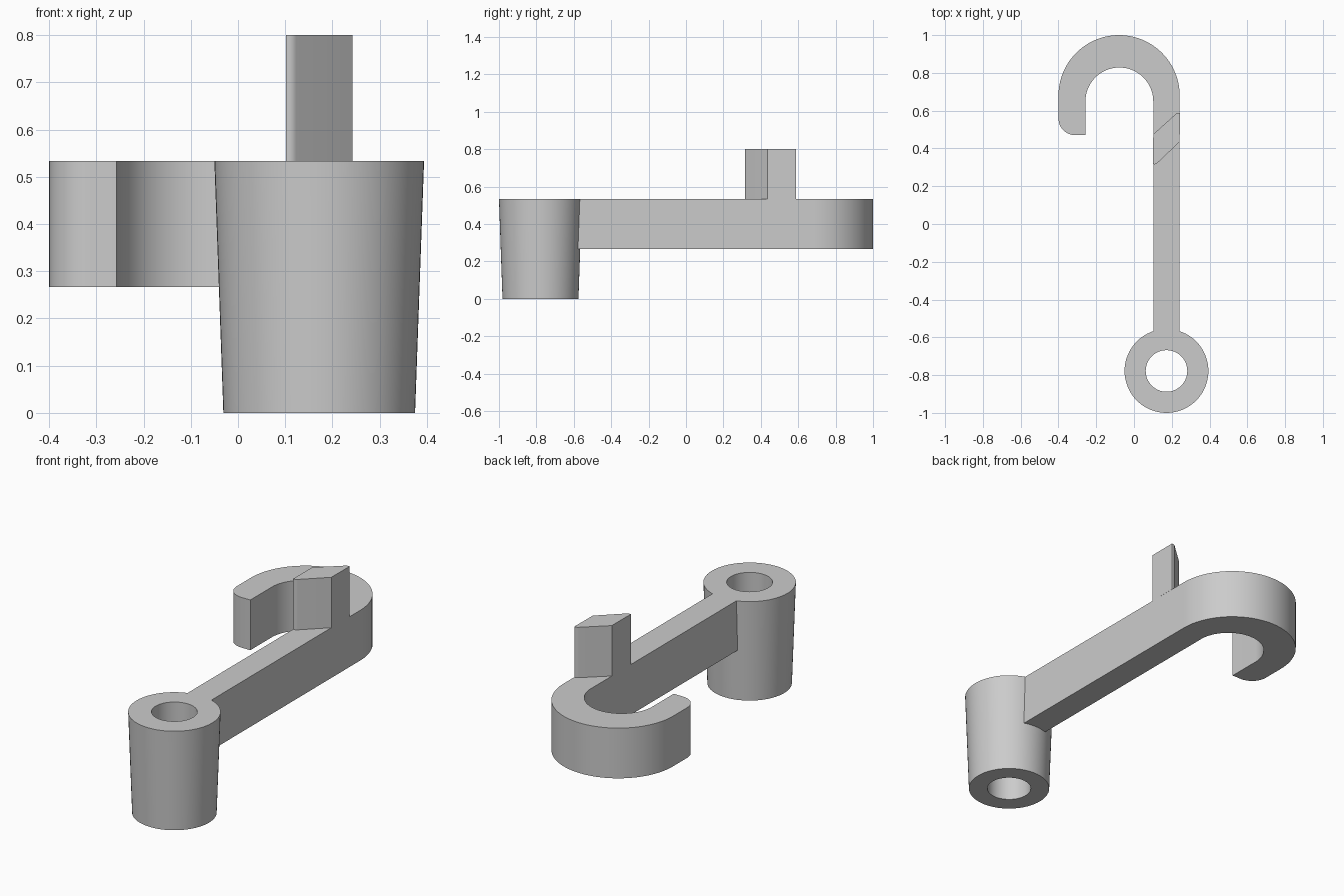
import bpy, bmesh
from math import sin, cos, radians
from mathutils import Vector

if "Cube" in bpy.data.objects:
    bpy.data.objects.remove(bpy.data.objects["Cube"], do_unlink=True)

grey = bpy.data.materials.new("plain grey")
grey.use_nodes = True
grey.diffuse_color = (0.6, 0.6, 0.6, 1)
grey.node_tree.nodes["Principled BSDF"].inputs["Base Color"].default_value = (0.6, 0.6, 0.6, 1)

LOW, TOP, PEG_TOP = 0.267, 0.533, 0.8
X_IN, X_OUT = 0.102, 0.242


def arc(cx, cy, r, start, end, n):
    angles = [radians(start + (end - start) * i / n) for i in range(n + 1)]
    return [(cx + r * cos(a), cy + r * sin(a)) for a in angles]


def finish(name, bm):
    bmesh.ops.recalc_face_normals(bm, faces=bm.faces)
    mesh = bpy.data.meshes.new(name)
    bm.to_mesh(mesh)
    bm.free()
    mesh.materials.append(grey)
    ob = bpy.data.objects.new(name, mesh)
    bpy.context.collection.objects.link(ob)
    return ob


def extrude(name, outline, z0, z1):
    bm = bmesh.new()
    face = bm.faces.new([bm.verts.new((x, y, z0)) for x, y in outline])
    new = bmesh.ops.extrude_face_region(bm, geom=[face])["geom"]
    verts = [v for v in new if isinstance(v, bmesh.types.BMVert)]
    bmesh.ops.translate(bm, verts=verts, vec=Vector((0, 0, z1 - z0)))
    return finish(name, bm)


def tapered_tube(name, cx, cy, profile, n=64):
    # Closed ring of (radius, height) points swept round the axis
    bm = bmesh.new()
    rings = [[bm.verts.new((x, y, z)) for x, y in arc(cx, cy, r, 0, 360, n)[:n]]
             for r, z in profile]
    for a, b in zip(rings, rings[1:] + rings[:1]):
        for i in range(n):
            j = (i + 1) % n
            bm.faces.new((a[i], a[j], b[j], b[i]))
    return finish(name, bm)


# Straight arm that curls into a hook with one rounded tip corner
outline = [(X_IN, -0.62), (X_OUT, -0.62)]
outline += arc(-0.079, 0.679, 0.321, 0, 180, 48)
outline += arc(-0.31, 0.56, 0.09, 180, 270, 12)
outline += [(-0.257, 0.47)]
outline += arc(-0.0775, 0.649, 0.1795, 180, 0, 40)
arm = extrude("hooked_arm", outline, LOW, TOP)

# Tapered hub with a through hole, fused to the arm
hub = tapered_tube("hub", 0.172, -0.778,
                   [(0.203, 0), (0.222, TOP), (0.11, TOP), (0.11, 0)])
union = arm.modifiers.new("join_hub", "BOOLEAN")
union.operation, union.solver, union.object = "UNION", "EXACT", hub
bpy.context.view_layer.objects.active = arm
bpy.ops.object.modifier_apply(modifier=union.name)
bpy.data.objects.remove(hub, do_unlink=True)

# Slanted peg standing on the arm, with two small rounded corners
peg_outline = [(X_IN, 0.475)] + arc(0.236, 0.566, 0.022, 135, 72, 5)
peg_outline += [(X_OUT, 0.435)] + arc(0.108, 0.338, 0.022, 315, 252, 5)
peg = extrude("peg", peg_outline, TOP, PEG_TOP)

for ob in (arm, peg):
    bpy.ops.object.select_all(action="DESELECT")
    ob.select_set(True)
    bpy.context.view_layer.objects.active = ob
    bpy.ops.object.shade_smooth_by_angle(angle=radians(30))
